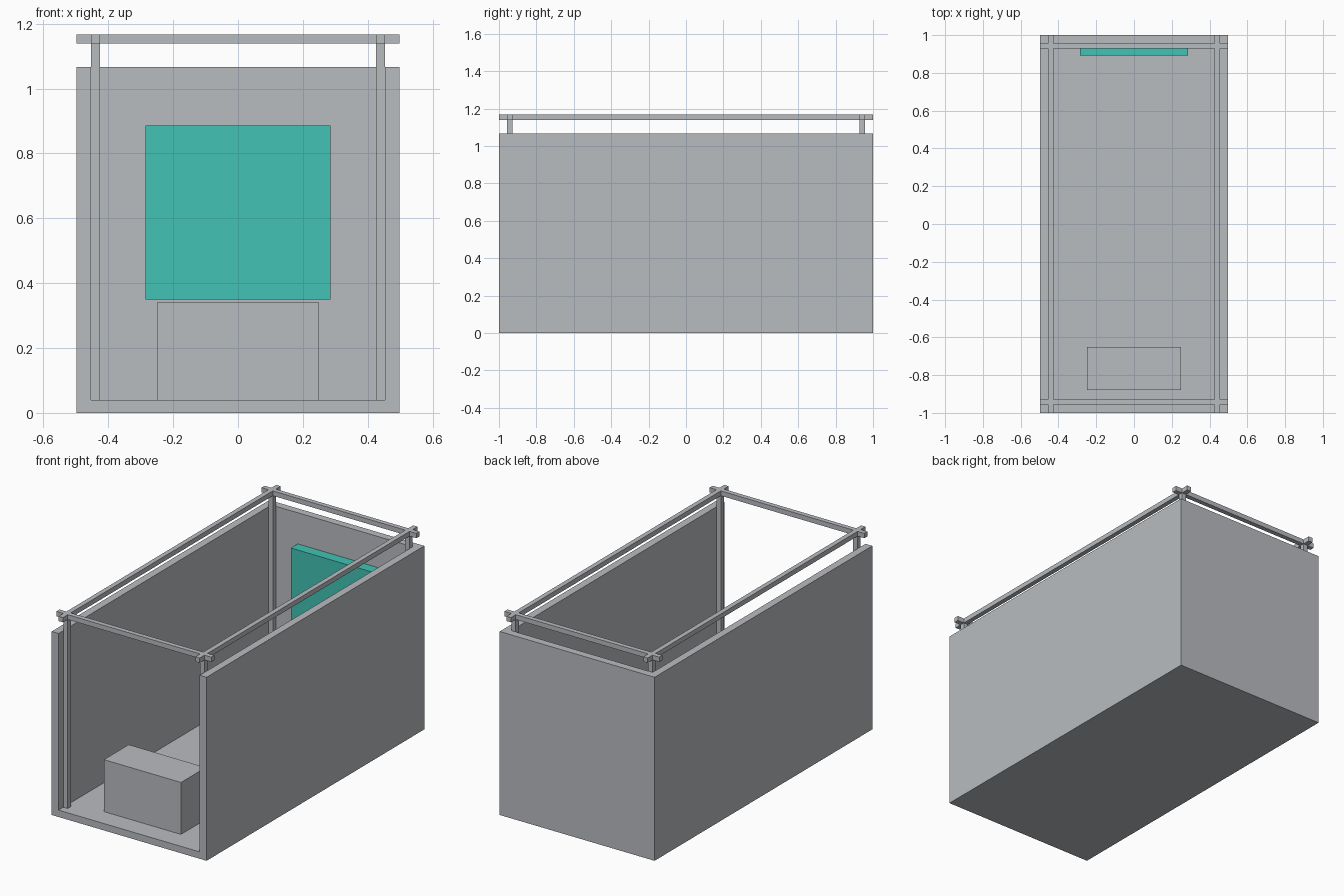
import bpy
import bmesh

if "Cube" in bpy.data.objects:
    bpy.data.objects.remove(bpy.data.objects["Cube"])


def material(name, rgb):
    m = bpy.data.materials.new(name)
    m.diffuse_color = (*rgb, 1.0)
    m.use_nodes = True
    m.node_tree.nodes["Principled BSDF"].inputs["Base Color"].default_value = m.diffuse_color
    return m


grey = material("light_grey", (0.485, 0.503, 0.527))
teal = material("teal", (0.054, 0.54, 0.456))


def box(name, lo, hi, mat=grey):
    bm = bmesh.new()
    bmesh.ops.create_cube(bm, size=1)
    for v in bm.verts:
        v.co = [(a + b) / 2 + c * (b - a) for a, b, c in zip(lo, hi, v.co)]
    mesh = bpy.data.meshes.new(name)
    bm.to_mesh(mesh)
    bm.free()
    mesh.materials.append(mat)
    ob = bpy.data.objects.new(name, mesh)
    bpy.context.collection.objects.link(ob)
    return ob


W, L, H = 0.498, 1.0, 1.067         # half width, half length, wall height
IX, IY, FLOOR = 0.454, 0.956, 0.04  # inner wall faces and floor top
BAR = 0.028                         # bar thickness
Z0, Z1 = 1.139, 1.167               # rail heights

# Shell: a solid block with its open front and top cut away
shell = box("booth_shell", (-W, -L, 0), (W, L, H))
cutter = box("shell_cutter", (-IX, -L - 0.2, FLOOR), (IX, IY, H + 0.2))
cutter.hide_render = True
cut = shell.modifiers.new("hollow", 'BOOLEAN')
cut.operation = 'DIFFERENCE'
cut.solver = 'EXACT'
cut.object = cutter
bpy.context.view_layer.objects.active = shell
shell.select_set(True)
bpy.ops.object.modifier_apply(modifier=cut.name)
bpy.data.objects.remove(cutter)

# Frame: corner posts and crossing top rails
for sx, side in ((-1, "left"), (1, "right")):
    x0, x1 = sorted((sx * (IX - BAR), sx * IX))
    box(f"{side}_rail", (x0, -L, Z0), (x1, L, Z1))
    for sy, end in ((-1, "front"), (1, "back")):
        y0, y1 = sorted((sy * (IY - BAR), sy * IY))
        box(f"{end}_{side}_post", (x0, y0, FLOOR), (x1, y1, Z0))
for sy, end in ((-1, "front"), (1, "back")):
    y0, y1 = sorted((sy * (IY - BAR), sy * IY))
    box(f"{end}_rail", (-W, y0, Z0), (W, y1, Z1))

# Screen on the back wall and bench near the opening
box("screen", (-0.285, 0.893, 0.35), (0.285, IY, 0.886), teal)
box("bench", (-0.248, -0.878, FLOOR), (0.248, -0.65, 0.342))
